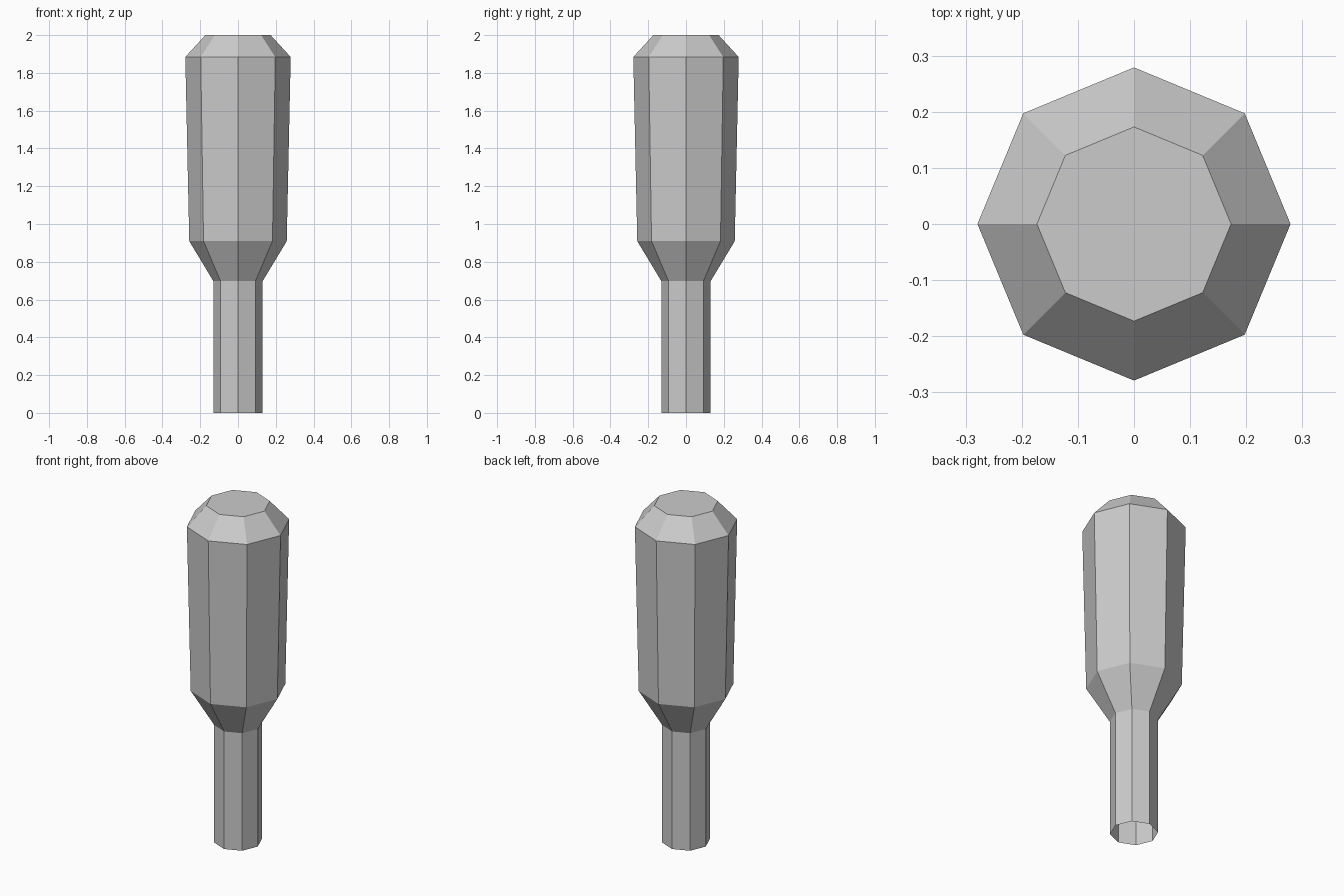
import bpy, bmesh
from math import cos, sin, tau

if "Cube" in bpy.data.objects:
    bpy.data.objects.remove(bpy.data.objects["Cube"])

SIDES = 8
# (radius, height) from the open lower end up to the capped top
PROFILE = [(0.13, 0.0), (0.13, 0.697), (0.258, 0.909), (0.279, 1.884), (0.173, 2.0)]


def lathe(name, profile, sides):
    bm = bmesh.new()
    rings = [[bm.verts.new((r * cos(tau * i / sides), r * sin(tau * i / sides), z))
              for i in range(sides)] for r, z in profile]
    for low, high in zip(rings, rings[1:]):
        for i in range(sides):
            j = (i + 1) % sides
            bm.faces.new((low[i], low[j], high[j], high[i]))
    bm.faces.new(rings[-1])  # flat top cap; the bottom stays open
    mesh = bpy.data.meshes.new(name)
    bm.to_mesh(mesh)
    bm.free()
    obj = bpy.data.objects.new(name, mesh)
    bpy.context.collection.objects.link(obj)
    return obj


# Narrow shaft flaring into a thick grip with a chamfered top
lathe("handle", PROFILE, SIDES)
